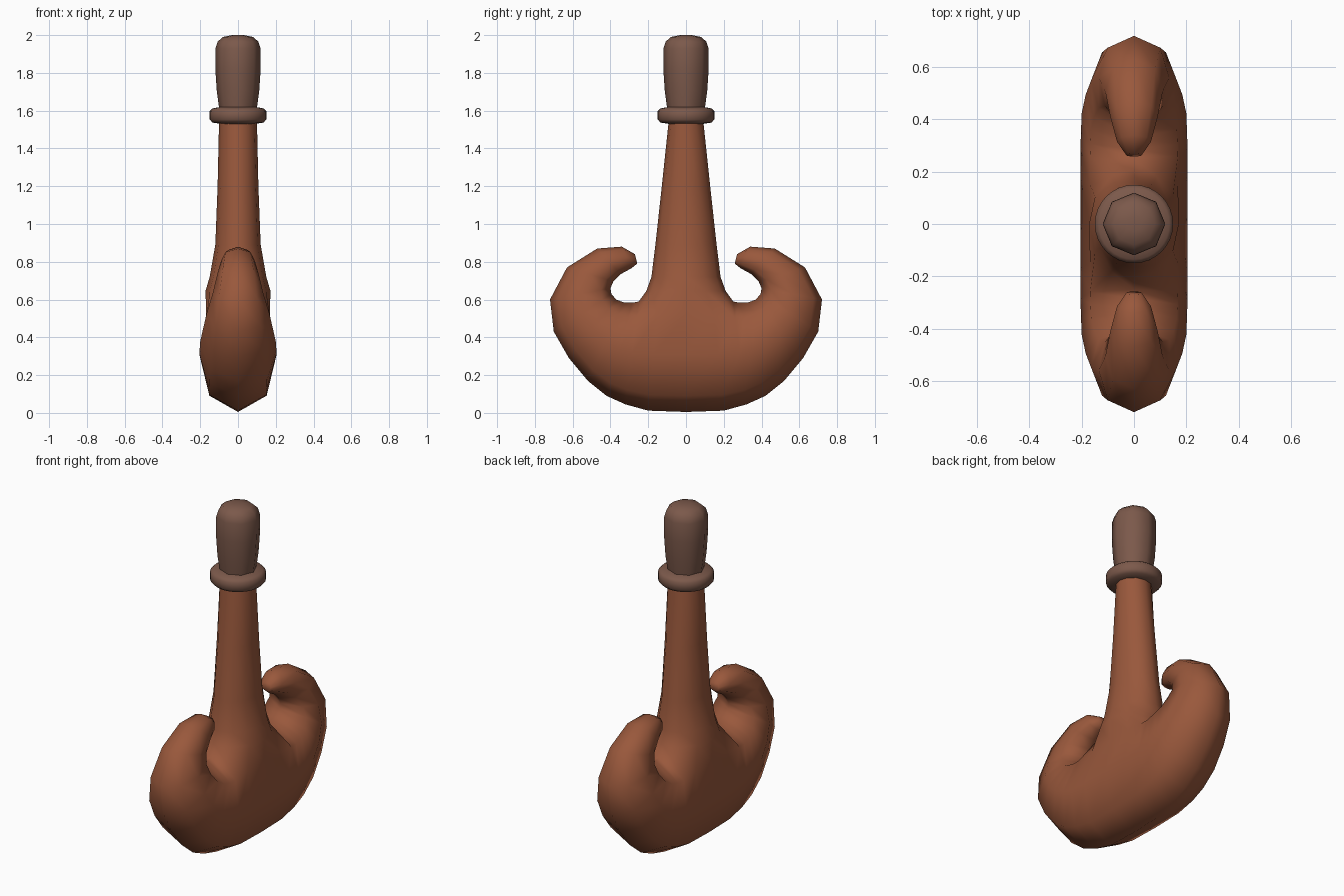
import bpy, bmesh, math
from mathutils import Vector

cube = bpy.data.objects.get("Cube")
if cube:
    bpy.data.objects.remove(cube)


def material(name, colour):
    m = bpy.data.materials.new(name)
    m.use_nodes = True
    m.diffuse_color = colour
    m.node_tree.nodes["Principled BSDF"].inputs["Base Color"].default_value = colour
    return m


def finish(name, bm, mat, angle):
    bmesh.ops.recalc_face_normals(bm, faces=bm.faces)
    mesh = bpy.data.meshes.new(name)
    bm.to_mesh(mesh)
    bm.free()
    ob = bpy.data.objects.new(name, mesh)
    bpy.context.collection.objects.link(ob)
    mesh.materials.append(mat)
    bpy.ops.object.select_all(action="DESELECT")
    ob.select_set(True)
    bpy.context.view_layer.objects.active = ob
    bpy.ops.object.shade_smooth_by_angle(angle=math.radians(angle))
    return ob


def bridge(bm, a, b):
    n = len(a)
    return [bm.faces.new((a[i], a[(i + 1) % n], b[(i + 1) % n], b[i])) for i in range(n)]


def ellipse(bm, rx, ry, z, sides):
    # starts on +y and turns towards +x
    steps = [2 * math.pi * i / sides for i in range(sides)]
    return [bm.verts.new((rx * math.sin(a), ry * math.cos(a), z)) for a in steps]


def turned(name, profile, sides, mat, angle):
    bm = bmesh.new()
    rings = [ellipse(bm, r, r, z, sides) for r, z in profile]
    for a, b in zip(rings, rings[1:]):
        bridge(bm, a, b)
    bm.faces.new(rings[0])
    bm.faces.new(rings[-1])
    return finish(name, bm, mat, angle)


body_brown = material("reddish brown", (0.32, 0.098, 0.045, 1))
grip_brown = material("dull brown", (0.2, 0.1, 0.07, 1))

# Hook stations: outer y, outer z, inner y, inner z, half width
stations = [
    (0.00, 0.005, 0.00, 0.62, 0.205), (0.20, 0.012, 0.14, 0.61, 0.205),
    (0.32, 0.045, 0.25, 0.59, 0.205), (0.42, 0.09, 0.285, 0.583, 0.203),
    (0.52, 0.17, 0.33, 0.585, 0.20), (0.62, 0.29, 0.37, 0.60, 0.185),
    (0.70, 0.43, 0.395, 0.63, 0.165), (0.72, 0.60, 0.40, 0.66, 0.135),
    (0.63, 0.77, 0.385, 0.695, 0.11), (0.47, 0.87, 0.345, 0.735, 0.09),
    (0.34, 0.88, 0.29, 0.765, 0.065), (0.27, 0.84, 0.258, 0.79, 0.03),
]
# Cross-section: share of the way from outer to inner edge, share of width
half = [(0.14, 0.74), (0.5, 1.0), (0.84, 0.82)]
section = [(0, 0)] + half + [(1, 0)] + [(t, -w) for t, w in reversed(half)]


def hook_ring(bm, station, side):
    oy, oz, iy, iz, w = station
    outer, inner = Vector((0, oy * side, oz)), Vector((0, iy * side, iz))
    return [bm.verts.new(outer.lerp(inner, t) + Vector((w * s, 0, 0))) for t, s in section]


# Double hook running from tip to tip, left open under the shank
bm = bmesh.new()
rings = [hook_ring(bm, s, -1) for s in reversed(stations[1:])]
rings += [hook_ring(bm, s, 1) for s in stations]
mid = len(stations) - 1
for k in range(len(rings) - 1):
    faces = bridge(bm, rings[k], rings[k + 1])
    if mid - 2 <= k < mid + 2:
        bmesh.ops.delete(bm, geom=[faces[3], faces[4]], context="FACES_ONLY")
bm.faces.new(rings[0])
bm.faces.new(rings[-1])

# Shank growing out of the opening: half width, half depth, height
span = range(mid - 2, mid + 3)
loop = [rings[mid + 2][4]] + [rings[k][3] for k in reversed(span)]
loop += [rings[mid - 2][4]] + [rings[k][5] for k in span]
for rx, ry, z in [(0.172, 0.21, 0.645), (0.15, 0.183, 0.72), (0.12, 0.162, 0.89),
                  (0.108, 0.128, 1.2), (0.1, 0.09, 1.56)]:
    ring = ellipse(bm, rx, ry, z, 12)
    bridge(bm, loop, ring)
    loop = ring
bm.faces.new(loop)
loose = [e for e in bm.edges if not e.link_faces]
bmesh.ops.delete(bm, geom=loose, context="EDGES")
bmesh.ops.delete(bm, geom=[v for v in bm.verts if not v.link_faces], context="VERTS")
finish("double_hook", bm, body_brown, 80)

# Collar and grip
turned("collar", [(0.09, 1.53), (0.135, 1.537), (0.15, 1.553), (0.15, 1.597),
                  (0.135, 1.612), (0.09, 1.62)], 32, grip_brown, 60)
turned("grip", [(0.098, 1.6), (0.112, 1.70), (0.12, 1.82), (0.119, 1.93),
                (0.108, 1.965), (0.08, 1.99), (0.03, 2.0)], 8, grip_brown, 60)
